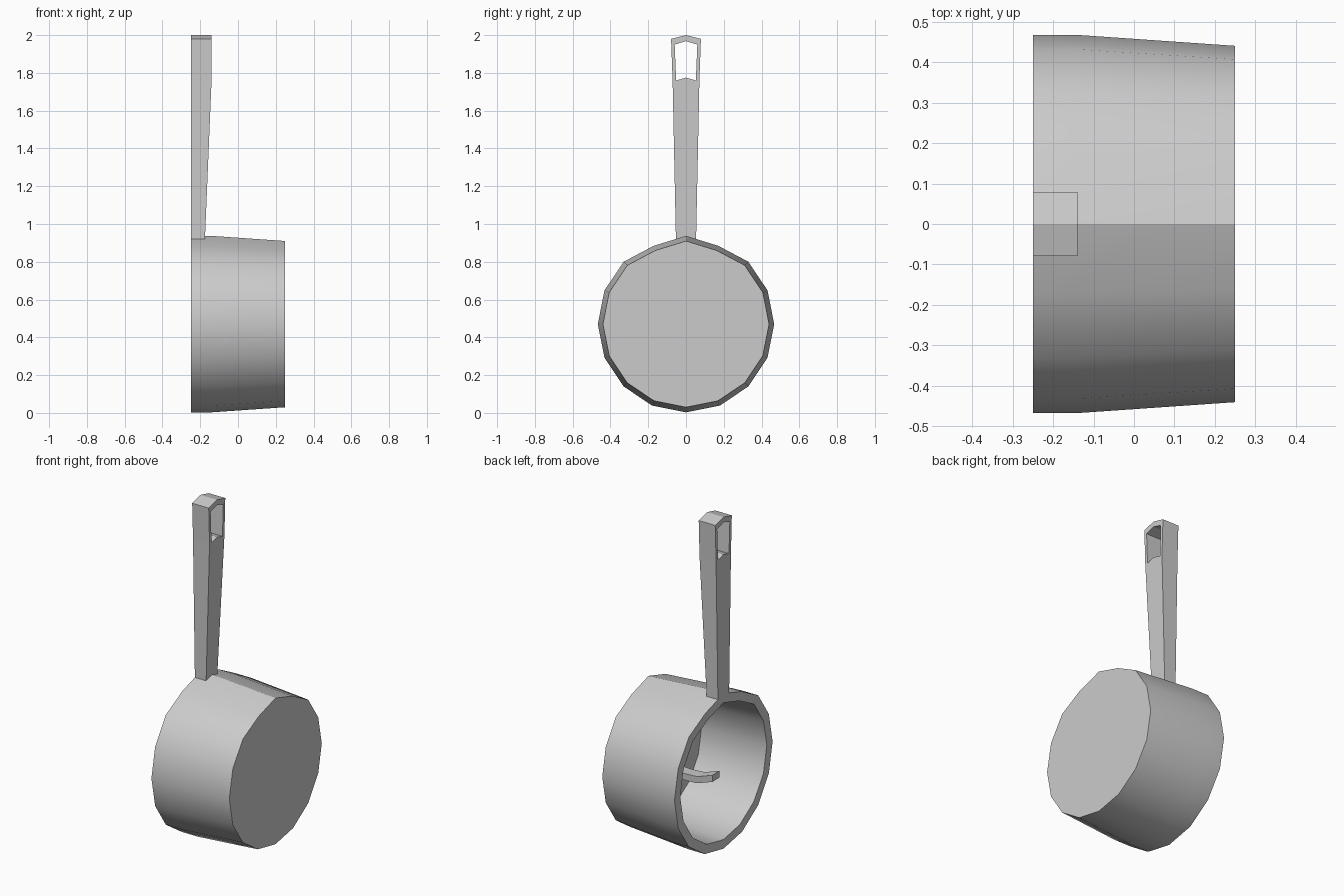
import bpy, bmesh, math

if "Cube" in bpy.data.objects:
    bpy.data.objects.remove(bpy.data.objects["Cube"])

SIDES = 16
CZ = 0.47


def finish(bm, name, smooth=None):
    bmesh.ops.recalc_face_normals(bm, faces=bm.faces)
    me = bpy.data.meshes.new(name)
    bm.to_mesh(me)
    bm.free()
    ob = bpy.data.objects.new(name, me)
    bpy.context.collection.objects.link(ob)
    if smooth:
        bpy.context.view_layer.objects.active = ob
        ob.select_set(True)
        bpy.ops.object.shade_smooth_by_angle(angle=math.radians(smooth))
        ob.select_set(False)
    return ob


def loft(bm, rings):
    """Join equal-length closed rings of points with quads and cap both ends."""
    loops = [[bm.verts.new(p) for p in r] for r in rings]
    n = len(loops[0])
    for a, b in zip(loops, loops[1:]):
        for i in range(n):
            j = (i + 1) % n
            bm.faces.new((a[i], a[j], b[j], b[i]))
    bm.faces.new(loops[0])
    bm.faces.new(loops[-1])


# Cup: sideways turned pan, open towards -x, slightly flattened beside the handle
def ring(x, r):
    pts = []
    for i in range(SIDES):
        a = 2 * math.pi * i / SIDES
        k = 0.96 if i in (1, SIDES - 1) else 1.0
        pts.append((x, r * k * math.sin(a), CZ + r * k * math.cos(a)))
    return pts


bm = bmesh.new()
profile = [(0.25, 0.44), (-0.14, 0.467), (-0.25, 0.467), (-0.25, 0.412), (0.17, 0.39)]
loft(bm, [ring(x, r) for x, r in profile])
finish(bm, "cup", 30)

# Handle: tapered bar with a peaked tip and a hanging slot
# left-half outline and slot as (half width, z); mirrored in y
def front_x(z):
    return -0.25 + min(0.11, 0.075 + 0.035 * (z - 0.92) / 0.78)


bm = bmesh.new()
outer = [(0.053, 0.90), (0.071, 1.76), (0.079, 1.98), (0.0, 2.0)]
inner = [(0.0, 1.775), (0.052, 1.76), (0.060, 1.95), (0.0, 1.968)]


def pair(y, z):
    return bm.verts.new((-0.25, y, z)), bm.verts.new((front_x(z), y, z))


def wall(a, b):
    bm.faces.new((a[0], b[0], b[1], a[1]))


for s in (-1, 1):
    o = [pair(s * y, z) for y, z in outer]
    h = [pair(s * y, z) for y, z in inner]
    base = pair(0, 0.90)
    for k in (0, 1):
        for face in ((base, o[0], o[1], h[1], h[0]),
                     (o[1], o[2], h[2], h[1]), (o[2], o[3], h[3], h[2])):
            bm.faces.new([v[k] for v in face])
    for a, b in list(zip(o, o[1:])) + list(zip(h, h[1:])) + [(base, o[0])]:
        wall(a, b)
bmesh.ops.remove_doubles(bm, verts=bm.verts, dist=0.0005)
finish(bm, "handle")

# Small curved prong inside the cup
bm = bmesh.new()
path = [(0.19, 0.40), (0.0, 0.385), (-0.10, 0.39), (-0.20, 0.425)]
loft(bm, [[(x, y, z + dz) for y, dz in
           ((-0.035, -0.02), (0.035, -0.02), (0.035, 0.02), (-0.035, 0.02))]
          for x, z in path])
finish(bm, "inner_prong")
